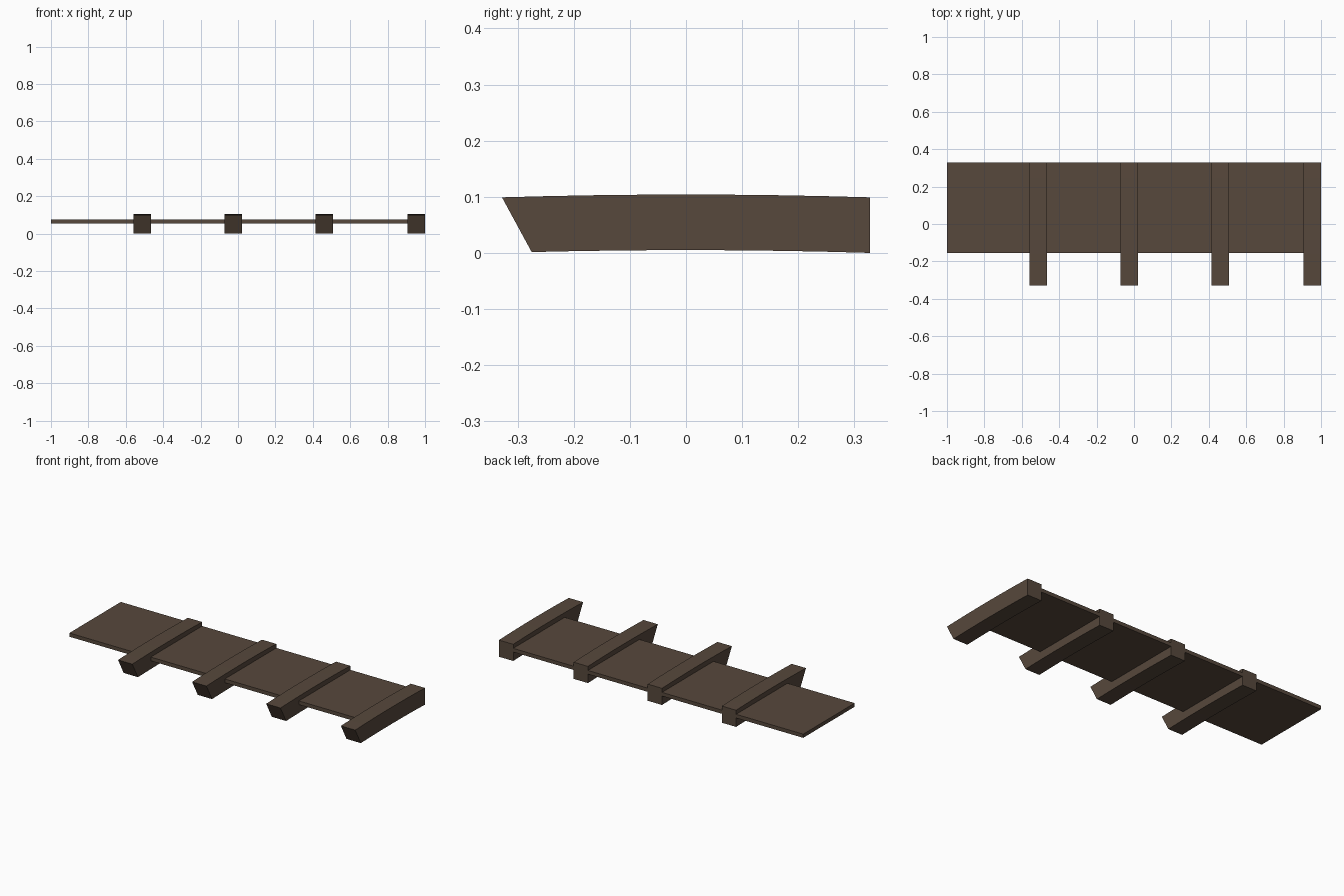
import bpy, bmesh

if "Cube" in bpy.data.objects:
    bpy.data.objects.remove(bpy.data.objects["Cube"])

wood = bpy.data.materials.new("dark_brown_wood")
wood.diffuse_color = (0.095, 0.065, 0.045, 1)
wood.use_nodes = True
wood.node_tree.nodes["Principled BSDF"].inputs["Base Color"].default_value = wood.diffuse_color


def extrude_profile(name, profile, x0, x1):
    """Extrude a (y, z) outline along x."""
    bm = bmesh.new()
    face = bm.faces.new([bm.verts.new((x0, y, z)) for y, z in profile])
    res = bmesh.ops.extrude_face_region(bm, geom=[face])
    moved = [g for g in res["geom"] if isinstance(g, bmesh.types.BMVert)]
    bmesh.ops.translate(bm, verts=moved, vec=(x1 - x0, 0, 0))
    bmesh.ops.recalc_face_normals(bm, faces=bm.faces)
    mesh = bpy.data.meshes.new(name)
    bm.to_mesh(mesh)
    bm.free()
    mesh.materials.append(wood)
    obj = bpy.data.objects.new(name, mesh)
    bpy.context.collection.objects.link(obj)
    return obj


def arch(y, base):
    return base + 0.005 * (1 - (y / 0.328) ** 2)


# Gently arched beams with a slanted front end
top = [-0.328 + 0.656 * i / 8 for i in range(9)]
bottom = [0.328 - 0.603 * i / 8 for i in range(9)]
beam_profile = [(y, arch(y, 0.099)) for y in top] + [(y, arch(y, 0.0005) - 0.0005) for y in bottom]
for i, x in enumerate((-0.512, -0.025, 0.462, 0.953)):
    extrude_profile(f"beam_{i + 1}", beam_profile, x - 0.047, x + 0.047)

# Thin board running through the beams
board_profile = [(-0.155, 0.053), (0.328, 0.053), (0.328, 0.075), (-0.155, 0.075)]
extrude_profile("board", board_profile, -1.0, 0.999)
